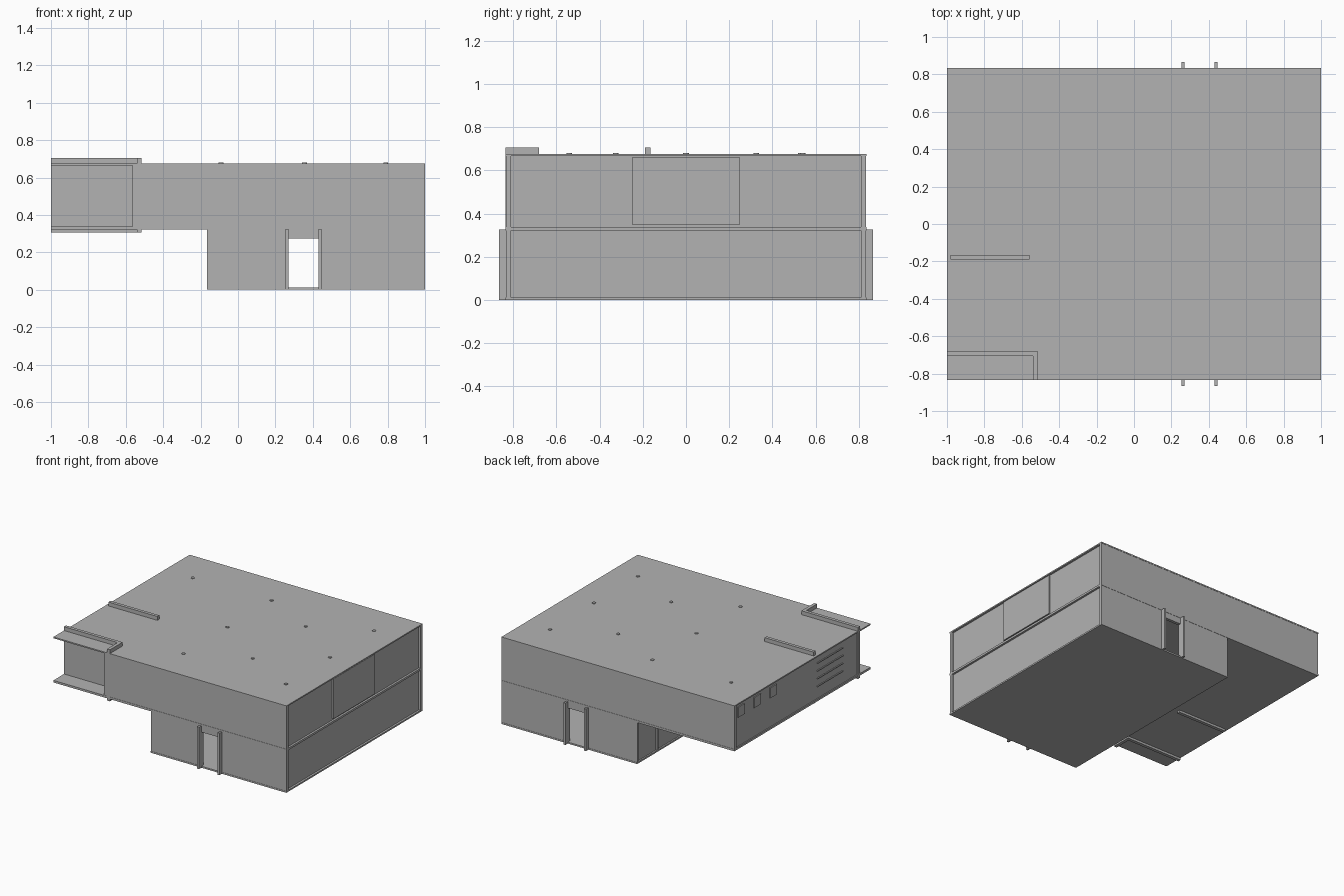
import bpy
import bmesh

old = bpy.data.objects.get("Cube")
if old:
    bpy.data.objects.remove(old, do_unlink=True)

GREY = (0.45, 0.45, 0.45, 1)
mat = bpy.data.materials.new("plain grey")
mat.use_nodes = True
mat.diffuse_color = GREY
mat.node_tree.nodes["Principled BSDF"].inputs["Base Color"].default_value = GREY

W, D = 1.0, 0.835               # half width and half depth
MID, TOP = 0.33, 0.675          # upper floor level and roof level
LEFT = -0.165                   # edge of the ground floor
T = 0.025                       # wall thickness
DOOR = (0.27, 0.43, 0.275)      # door edges and height


def boxes(name, items):
    """One object made of boxes, each given as x, y and z ranges."""
    bm = bmesh.new()
    for ranges in items:
        verts = bmesh.ops.create_cube(bm, size=1)["verts"]
        for v in verts:
            v.co = [lo + (c + 0.5) * (hi - lo) for c, (lo, hi) in zip(v.co, ranges)]
    return finish(name, bm)


def finish(name, bm):
    mesh = bpy.data.meshes.new(name)
    bm.to_mesh(mesh)
    bm.free()
    mesh.materials.append(mat)
    obj = bpy.data.objects.new(name, mesh)
    bpy.context.collection.objects.link(obj)
    return obj


def along_y(a, b, side):
    """A y range measured on the front (-1) or back (1) side."""
    return tuple(sorted((a * side, b * side)))


# Floors and roof
boxes("ground_slab", [((LEFT, W), (-D, D), (0, 0.012))])
boxes("upper_floor_slab", [((-W, W), (-D, D), (MID - 0.008, MID + 0.008))])
boxes("roof_slab", [((-W, W), (-D, D), (TOP - 0.01, TOP))])

# Front and back walls with matching doorways
for name, side, start in (("front", -1, -0.565), ("back", 1, -W)):
    y = along_y(D - T, D - 0.002, side)
    x0, x1, head = DOOR
    boxes(name + "_wall", [
        ((start, W), y, (MID, TOP - 0.002)),
        ((LEFT, x0), y, (0, MID)),
        ((x1, W), y, (0, MID)),
        ((x0, x1), y, (head, MID)),
    ])
    post_y = along_y(D - T, D + 0.03, side)
    boxes(name + "_door_posts", [
        ((x - 0.016, x), post_y, (0, 0.325)) for x in (x0, x1 + 0.016)])

# Recessed right-hand walls between the slabs, with a raised centre panel
boxes("side_wall", [
    ((W - 0.04, W - 0.016), (-D + T, D - T), (0, MID)),
    ((W - 0.04, W - 0.016), (-D + T, D - T), (MID, TOP - 0.005)),
])
boxes("side_panel", [((W - 0.02, W - 0.004), (-0.25, 0.25), (0.35, 0.66))])

# Ground floor wall under the overhang
boxes("undercroft_wall", [
    ((LEFT + 0.012, LEFT + 0.035), (-D + T, D - T), (0, MID)),
    ((LEFT, LEFT + 0.02), (0.57, 0.59), (0, MID)),
])

# Upper wall at the overhanging end
boxes("overhang_wall", [((-W + 0.008, -W + 0.03), (-0.7, D - T), (MID, TOP - 0.005))])

# Corner recess walls and cross wall, standing proud of roof and floor
FIN = (0.305, 0.705)
boxes("recess_fins", [
    ((-W, -0.515), (-0.705, -0.68), FIN),
    ((-0.54, -0.515), (-D, -0.705), FIN),
    ((-0.98, -0.56), (-0.19, -0.165), FIN),
])

# Small windows and louvre slats on the overhanging end
boxes("small_windows", [
    ((-W, -W + 0.01), (y - 0.08, y), (0.565, 0.645)) for y in (0.787, 0.59, 0.39)])
boxes("louvre_slats", [
    ((-W, -W + 0.01), (y, y + 0.09), (z, z + 0.008))
    for y in (-0.5, -0.39, -0.28) for z in (0.43, 0.49, 0.55, 0.61)])

# Roof drains
spots = [(x, y) for x in (-0.09, 0.79) for y in (-0.54, 0, 0.54)]
spots += [(0.355, -0.325), (0.355, 0.325), (-0.76, 0.53)]
bm = bmesh.new()
for x, y in spots:
    ring = bmesh.ops.create_cone(bm, cap_ends=True, segments=12,
                                 radius1=0.013, radius2=0.013, depth=0.008)
    bmesh.ops.translate(bm, verts=ring["verts"], vec=(x, y, TOP + 0.001))
finish("roof_drains", bm)
